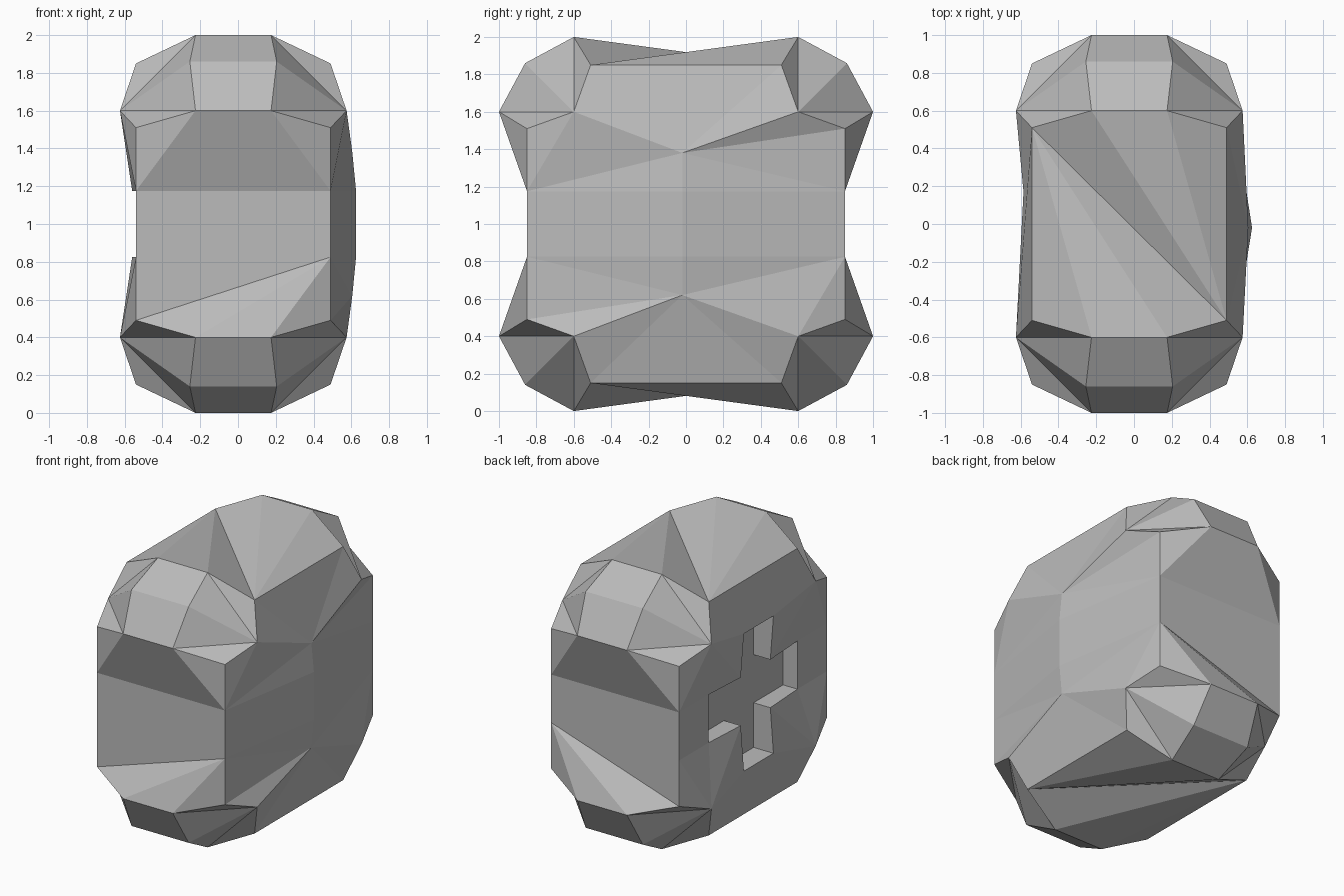
import bpy
import bmesh

cube = bpy.data.objects.get("Cube")
if cube:
    bpy.data.objects.remove(cube, do_unlink=True)

grey = bpy.data.materials.new("plain_grey")
grey.use_nodes = True
colour = (0.5, 0.5, 0.5, 1)
grey.diffuse_color = colour
grey.node_tree.nodes["Principled BSDF"].inputs["Base Color"].default_value = colour

bm = bmesh.new()
cache = {}
SIGNS = (-1, 1)

# Named points of one corner, mirrored by sign into all eight corners
CORNER = {
    "cap": (0.2, 0.6, 1.0),
    "nose": (0.2, 1.0, 0.6),
    "cheek": (0.6, 0.6, 0.6),
    "cap_side": (0.515, 0.51, 0.85),
    "nose_side": (0.515, 0.85, 0.51),
    "bevel": (0.23, 0.86, 0.86),
    "post": (0.515, 0.85, 0.175),
    # cross recess outline, used on the -x side only
    "arm_tip": (0.56, 0.17, 0.5),
    "arm_inner": (0.535, 0.17, 0.175),
    "arm_end": (0.515, 0.51, 0.175),
}


def point(x, y, z):
    key = (round(x, 4), round(y, 4), round(z, 4))
    if key not in cache:
        cache[key] = bm.verts.new((x - 0.025, y, z + 1))
    return cache[key]


def corner(name, sx, sy, sz):
    x, y, z = CORNER[name]
    return point(sx * x, sy * y, sz * z)


def face(*verts):
    return bm.faces.new(verts)


def fan(hub, *rim):
    for a, b in zip(rim, rim[1:]):
        face(hub, a, b)


# Rounded corners
for sx in SIGNS:
    for sy in SIGNS:
        for sz in SIGNS:
            cap, nose, cheek, cs, ns, bevel = [
                corner(n, sx, sy, sz) for n in list(CORNER)[:6]]
            fan(cheek, cs, cap, bevel, nose, ns)

# Bevelled edges along the front and back, top and bottom
for sy in SIGNS:
    for sz in SIGNS:
        for a, b in (("cap", "bevel"), ("bevel", "nose")):
            face(corner(a, -1, sy, sz), corner(a, 1, sy, sz),
                 corner(b, 1, sy, sz), corner(b, -1, sy, sz))

# Top and bottom, creased along a diagonal
for sz in SIGNS:
    for s in SIGNS:
        fan(corner("cap_side", s, -s, sz),
            corner("cap_side", s, s, sz), corner("cap", s, s, sz),
            corner("cap", -s, s, sz), corner("cap_side", -s, s, sz))

# Front and back
for sy in SIGNS:
    for sx in SIGNS:
        face(corner("nose", sx, sy, 1), corner("nose_side", sx, sy, 1),
             corner("post", sx, sy, 1))
    face(corner("nose", -1, sy, 1), corner("nose", 1, sy, 1),
         corner("post", 1, sy, 1), corner("post", -1, sy, 1))
    fan(corner("post", 1, sy, -1),
        corner("post", 1, sy, 1), corner("post", -1, sy, 1),
        corner("post", -1, sy, -1), corner("nose_side", -1, sy, -1),
        corner("nose", -1, sy, -1), corner("nose", 1, sy, -1),
        corner("nose_side", 1, sy, -1))

# Bulging +x side
ridge = {s: point(0.65, -0.02, s * 0.175) for s in SIGNS}
for sz in SIGNS:
    peak = point(0.63, -0.02, sz * 0.38)
    fan(peak, *[corner(n, 1, sy, sz) for n, sy in (
        ("cheek", -1), ("cap_side", -1), ("cap_side", 1), ("cheek", 1))])
    for sy in SIGNS:
        cheek, ns, post = [corner(n, 1, sy, sz)
                           for n in ("cheek", "nose_side", "post")]
        if sy * sz > 0:
            fan(peak, cheek, ns, post, ridge[sz])
        else:
            face(cheek, ns, post)
            fan(peak, cheek, post, ridge[sz])
for sy in SIGNS:
    face(ridge[1], ridge[-1], corner("post", 1, sy, -1), corner("post", 1, sy, 1))

# Side with the cross recess
for sz in SIGNS:
    face(*[corner(n, -1, sy, sz) for n, sy in (
        ("cap_side", -1), ("cap_side", 1), ("cheek", 1),
        ("arm_tip", 1), ("arm_tip", -1), ("cheek", -1))])
    for sy in SIGNS:
        fan(*[corner(n, -1, sy, sz) for n in (
            "cheek", "arm_tip", "arm_inner", "arm_end", "post", "nose_side")])
for sy in SIGNS:
    face(corner("post", -1, sy, 1), corner("post", -1, sy, -1),
         corner("arm_end", -1, sy, -1), corner("arm_end", -1, sy, 1))

# Cross recess walls and floor
names = ["arm_tip", "arm_inner", "arm_end"]
outline = []
for sy, sz in ((1, 1), (1, -1), (-1, -1), (-1, 1)):
    for n in (names if sy * sz > 0 else names[::-1]):
        outline.append((n, sy, sz))
rim = [corner(n, -1, sy, sz) for n, sy, sz in outline]
floor = [point(-0.4, sy * CORNER[n][1], sz * CORNER[n][2]) for n, sy, sz in outline]
for i in range(len(rim)):
    face(rim[i - 1], rim[i], floor[i], floor[i - 1])
face(*floor)

bmesh.ops.recalc_face_normals(bm, faces=bm.faces[:])
mesh = bpy.data.meshes.new("kit_block")
bm.to_mesh(mesh)
bm.free()
mesh.materials.append(grey)
block = bpy.data.objects.new("kit_block", mesh)
bpy.context.scene.collection.objects.link(block)
